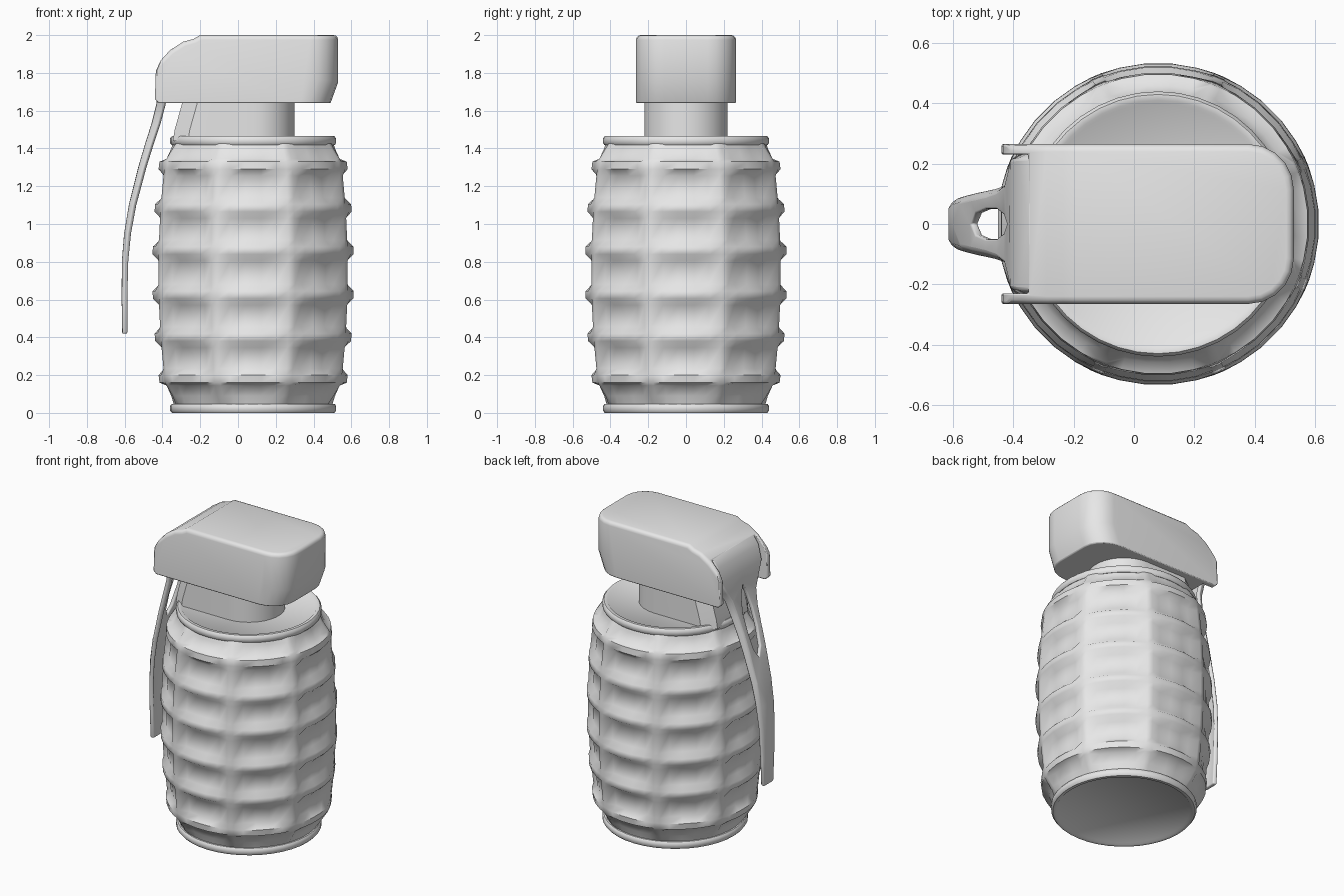
import bpy, bmesh
from math import sin, cos, pi, radians

old = bpy.data.objects.get("Cube")
if old:
    bpy.data.objects.remove(old, do_unlink=True)

CX = 0.08          # body axis
MID = 0.745        # body mid height

grey = bpy.data.materials.new("plain grey")
grey.use_nodes = True
grey.diffuse_color = (0.8, 0.8, 0.8, 1)
grey.node_tree.nodes["Principled BSDF"].inputs["Base Color"].default_value = (0.8, 0.8, 0.8, 1)


def finish(bm, name):
    bmesh.ops.recalc_face_normals(bm, faces=bm.faces[:])
    mesh = bpy.data.meshes.new(name)
    bm.to_mesh(mesh)
    bm.free()
    mesh.materials.append(grey)
    obj = bpy.data.objects.new(name, mesh)
    bpy.context.collection.objects.link(obj)
    return obj


def activate(obj):
    bpy.ops.object.select_all(action='DESELECT')
    obj.select_set(True)
    bpy.context.view_layer.objects.active = obj


def smooth(obj, angle):
    activate(obj)
    bpy.ops.object.shade_smooth_by_angle(angle=radians(angle))


def bevel(obj, width, segments=2):
    mod = obj.modifiers.new("soft edges", 'BEVEL')
    mod.width = width
    mod.segments = segments
    mod.limit_method = 'ANGLE'
    mod.angle_limit = radians(40)


def skin(bm, loops):
    """Bridge closed rings of points and cap both ends."""
    rings = [[bm.verts.new(p) for p in loop] for loop in loops]
    n = len(rings[0])
    for a, b in zip(rings, rings[1:]):
        for i in range(n):
            j = (i + 1) % n
            bm.faces.new((a[i], a[j], b[j], b[i]))
    bm.faces.new(rings[0])
    bm.faces.new(rings[-1])


# Body: barrel with raised ribs around sunken pockets
def barrel(z):
    return 0.535 - 0.035 * ((z - MID) / 0.565) ** 2


rows = []          # height, pocket radius, rib radius
ends = ((0.04, 0.42, 0.42), (0.09, 0.435, 0.455), (0.145, 0.46, 0.49))
rows += ends
for ridge in (0.18, 0.40, 0.625, 0.86, 1.085, 1.31):
    for dz in (-0.055, -0.02, 0.02, 0.055):
        z = ridge + dz
        if 0.15 < z < 1.34:
            r = barrel(z)
            rows.append((z, r if abs(dz) < 0.03 else r - 0.035, r))
rows += [(2 * MID - z, f, r) for z, f, r in reversed(ends)]

spokes = []        # angle, is on a rib
for sector in range(8):
    for a in (-20.5, -14, -5, 5, 14, 20.5):
        spokes.append((radians(sector * 45 + a), abs(a) > 20))

bm = bmesh.new()
skin(bm, [[(CX + (rib if on else floor) * cos(a), (rib if on else floor) * sin(a), z)
           for a, on in spokes] for z, floor, rib in rows])
smooth(finish(bm, "ribbed_body"), 48)


# Rims: rounded collars around slightly recessed discs
def rim(name, base, direction):
    profile = ((0.42, 0), (0.432, 0), (0.44, 0.01), (0.44, 0.035), (0.43, 0.047),
               (0.41, 0.047), (0.4, 0.037))
    bm = bmesh.new()
    skin(bm, [[(CX + r * cos(k * pi / 20), r * sin(k * pi / 20), base + direction * h)
               for k in range(40)] for r, h in profile])
    smooth(finish(bm, name), 50)


rim("top_rim", 1.418, 1)
rim("bottom_rim", 0.047, -1)

# Neck: rounded on one end, leaning in on the lever end
bm = bmesh.new()
arc = [(CX + 0.22 * cos(t), 0.22 * sin(t)) for t in (radians(a) for a in range(-90, 91, 12))]
loops = []
for z, left in ((1.44, -0.345), (1.5, -0.335), (1.66, -0.29)):
    outline = arc + [(left + 0.08, 0.22), (left, 0.16), (left, -0.16), (left + 0.08, -0.22)]
    loops.append([(x, y, z) for x, y in outline])
skin(bm, loops)
smooth(finish(bm, "neck"), 35)

# Head housing: extruded side profile with a rounded nose
side = ((-0.42, 1.64), (0.49, 1.64), (0.53, 1.75), (0.53, 2.0), (-0.2, 2.0), (-0.235, 1.98),
        (-0.29, 1.965), (-0.36, 1.92), (-0.41, 1.865), (-0.435, 1.81), (-0.44, 1.66))
bm = bmesh.new()
skin(bm, [[(x, y, z) for x, z in side] for y in (-0.265, 0.265)])
bmesh.ops.recalc_face_normals(bm, faces=bm.faces[:])
nose = [e for e in bm.edges if all(v.co.x > 0.48 for v in e.verts)
        and abs(e.verts[0].co.y - e.verts[1].co.y) < 0.01]
bmesh.ops.bevel(bm, geom=nose, offset=0.15, segments=5, profile=0.5, affect='EDGES')
bm.normal_update()
upper = [e for e in bm.edges if len(e.link_faces) == 2
         and max(f.normal.z for f in e.link_faces) > 0.3
         and min(f.normal.z for f in e.link_faces) < 0.1
         and all(v.co.x > -0.42 for v in e.verts)]
bmesh.ops.bevel(bm, geom=upper, offset=0.025, segments=3, profile=0.5, affect='EDGES')
head = finish(bm, "head_housing")

# Notch between the two cheeks of the head
bm = bmesh.new()
skin(bm, [[(x, y, z) for x, y in ((-0.6, -0.23), (-0.35, -0.23), (-0.35, 0.23), (-0.6, 0.23))]
          for z in (1.5, 2.1)])
cutter = finish(bm, "notch_cutter")
cutter.hide_render = True
cut = head.modifiers.new("notch", 'BOOLEAN')
cut.operation = 'DIFFERENCE'
cut.solver = 'EXACT'
cut.object = cutter
activate(head)
bpy.ops.object.modifier_apply(modifier=cut.name)
bpy.data.objects.remove(cutter, do_unlink=True)
bevel(head, 0.006)
smooth(head, 35)

# Safety lever: broad at the head, forked, then one narrow strip
lever_rows = (  # x, z, outer half width, slot half width
    (-0.335, 1.925, 0.23, 0), (-0.375, 1.87, 0.23, 0), (-0.4, 1.78, 0.225, 0),
    (-0.41, 1.7, 0.18, 0), (-0.42, 1.63, 0.14, 0.03), (-0.445, 1.53, 0.12, 0.05),
    (-0.48, 1.42, 0.108, 0.05), (-0.515, 1.3, 0.1, 0.035), (-0.53, 1.24, 0.097, 0),
    (-0.565, 1.1, 0.088, 0), (-0.59, 0.95, 0.08, 0), (-0.602, 0.8, 0.07, 0),
    (-0.603, 0.6, 0.06, 0), (-0.6, 0.42, 0.05, 0))
bm = bmesh.new()
for s in (-1, 1):
    grid = []
    for x, z, w, slot in lever_rows:
        lip = 0.03 * (z - 0.42) / 1.2
        grid.append([bm.verts.new(p) for p in
                     ((x, s * slot, z), (x, s * (w - 0.02), z), (x + lip + 0.003, s * w, z))])
    for a, b in zip(grid, grid[1:]):
        for i in range(2):
            bm.faces.new((a[i], a[i + 1], b[i + 1], b[i]))
bmesh.ops.remove_doubles(bm, verts=bm.verts[:], dist=0.001)
lever = finish(bm, "safety_lever")
thick = lever.modifiers.new("thickness", 'SOLIDIFY')
thick.thickness = 0.026
thick.offset = 0
bevel(lever, 0.007)
smooth(lever, 40)
